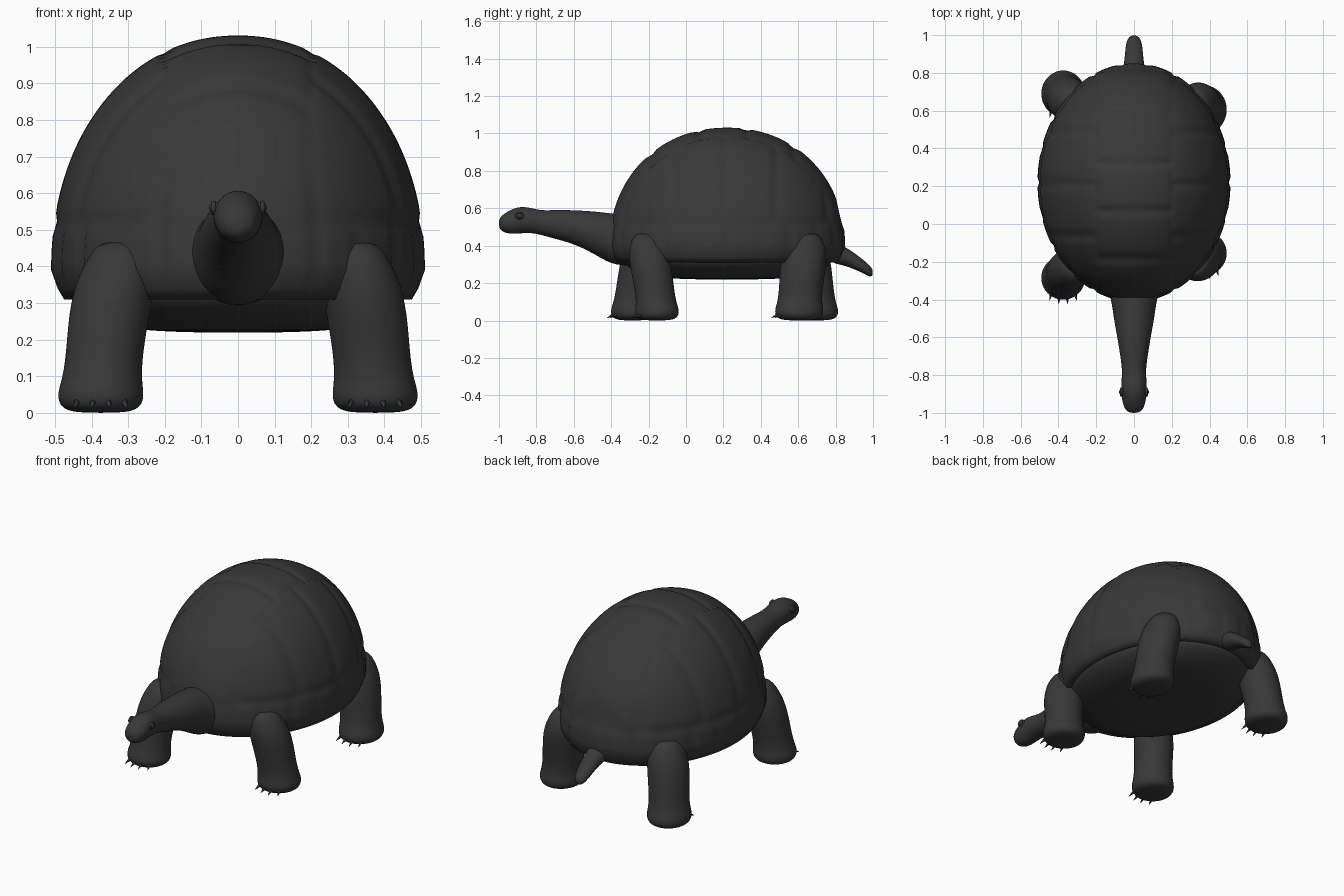
import bpy, bmesh, math
from mathutils import Vector

cube = bpy.data.objects.get("Cube")
if cube:
    bpy.data.objects.remove(cube, do_unlink=True)

mat = bpy.data.materials.new("dark grey")
mat.use_nodes = True
COLOR = (0.04, 0.04, 0.04, 1)
mat.diffuse_color = COLOR
bsdf = mat.node_tree.nodes["Principled BSDF"]
bsdf.inputs["Base Color"].default_value = COLOR
bsdf.inputs["Roughness"].default_value = 0.8


def finish(bm, name, subdiv=0):
    """Turn a bmesh into a smooth shaded object."""
    bmesh.ops.recalc_face_normals(bm, faces=bm.faces)
    for f in bm.faces:
        f.smooth = True
    me = bpy.data.meshes.new(name)
    bm.to_mesh(me)
    bm.free()
    me.materials.append(mat)
    ob = bpy.data.objects.new(name, me)
    bpy.context.collection.objects.link(ob)
    if subdiv:
        mod = ob.modifiers.new("smooth", "SUBSURF")
        mod.levels = mod.render_levels = subdiv
    return ob


def skin(bm, rings):
    """Bridge rings of points with quads and cap both ends."""
    loops = [[bm.verts.new(p) for p in ring] for ring in rings]
    n = len(loops[0])
    for a, b in zip(loops, loops[1:]):
        for i in range(n):
            j = (i + 1) % n
            bm.faces.new((a[i], a[j], b[j], b[i]))
    bm.faces.new(loops[0])
    bm.faces.new(loops[-1])


def loft(name, sections, upright, sides=16):
    """Oval sections (x, y, z, r1, r2), level when upright, else facing y."""
    rings = []
    for x, y, z, r1, r2 in sections:
        ring = []
        for i in range(sides):
            a = math.tau * i / sides
            u, v = r1 * math.cos(a), r2 * math.sin(a)
            ring.append((x + u, y + v, z) if upright else (x + u, y, z + v))
        rings.append(ring)
    bm = bmesh.new()
    skin(bm, rings)
    return finish(bm, name, 2)


# Shell: domed oval with shallow scutes and a scalloped rim
CY, RX, RY, RIM, RISE = 0.22, 0.5, 0.62, 0.39, 0.63


def groove(value, width=0.14):
    """0 on a cell border, 1 inside the cell."""
    t = value % 1.0
    d = min(t, 1 - t) / width
    return 1.0 if d > 1 else d * d * (3 - 2 * d)


def scute(x, y, a, level):
    if level < 0.2:
        return groove(a / math.tau * 22) * min(1, (0.2 - level) / 0.04)
    spread = abs(x) / 0.2
    if spread < 1:
        return min(groove((y + 0.4) / 0.25), groove(spread / 2 + 0.5, 0.08) + 0.4)
    return groove((y + 0.28) / 0.27) * min(1, (level - 0.2) / 0.05)


SEG, ROWS = 144, 48
rings = []
for scale, z in ((0.89, 0.32), (0.95, 0.31), (0.985, 0.34)):
    rings.append([(RX * scale * math.cos(math.tau * i / SEG),
                   CY + RY * scale * math.sin(math.tau * i / SEG), z)
                  for i in range(SEG)])
for r in range(ROWS):
    e = math.pi / 2 * r / ROWS
    c, s = math.cos(e) ** 0.95, math.sin(e) ** 0.95
    ring = []
    for i in range(SEG):
        a = math.tau * i / SEG
        p = Vector((RX * c * math.cos(a), RY * c * math.sin(a), RISE * s))
        out = Vector((p.x / RX ** 2, p.y / RY ** 2, p.z / RISE ** 2)).normalized()
        p += out * (0.002 + 0.009 * scute(p.x, p.y, a, s))
        ring.append((p.x, p.y + CY, p.z + RIM))
    rings.append(ring)
bm = bmesh.new()
skin(bm, rings)
finish(bm, "shell")

# Plastron: shallow bowl closing the underside
loft("plastron", [(0, CY, z, RX * k, RY * k) for k, z in
                  ((0.92, 0.36), (0.91, 0.31), (0.82, 0.27), (0.68, 0.238),
                   (0.5, 0.224), (0.2, 0.219))], True, 48)

# Neck and head
loft("neck_and_head", [
    (0, -0.2, 0.42, 0.16, 0.13), (0, -0.36, 0.43, 0.135, 0.142),
    (0, -0.43, 0.447, 0.118, 0.132), (0, -0.5, 0.473, 0.11, 0.114),
    (0, -0.6, 0.5, 0.09, 0.092), (0, -0.7, 0.514, 0.074, 0.079),
    (0, -0.77, 0.522, 0.064, 0.067), (0, -0.82, 0.534, 0.067, 0.067),
    (0, -0.88, 0.539, 0.07, 0.074), (0, -0.93, 0.529, 0.065, 0.068),
    (0, -0.97, 0.521, 0.055, 0.053), (0, -0.992, 0.519, 0.038, 0.036),
    (0, -1.0, 0.519, 0.015, 0.015)], False)

# Tail
loft("tail", [
    (0, 0.76, 0.37, 0.075, 0.06), (0, 0.83, 0.352, 0.056, 0.055),
    (0, 0.89, 0.324, 0.05, 0.046), (0, 0.95, 0.287, 0.044, 0.036),
    (0, 0.985, 0.262, 0.034, 0.031), (0, 0.999, 0.256, 0.012, 0.016)], False)


# Legs: (height, outward position, travel from hip to foot, radius factor)
LEG = ((0.47, 0.32, 0, 0.5), (0.43, 0.32, 0.05, 0.78), (0.36, 0.335, 0.2, 0.98),
       (0.27, 0.352, 0.45, 1.0), (0.17, 0.364, 0.75, 0.95), (0.1, 0.371, 0.92, 0.97),
       (0.06, 0.375, 1, 1.06), (0.03, 0.375, 1, 1.05), (0.008, 0.375, 1, 0.9),
       (0.0, 0.375, 1, 0.5))


def leg(name, side, hip, foot, rx, ry):
    loft(name, [(side * x, hip + (foot - hip) * t, z, rx * k, ry * k)
                for z, x, t, k in LEG], True)
    # Claws fan across the front of the foot
    bm = bmesh.new()
    for i in range(4):
        dx = (i - 1.5) * 0.042
        reach = ry * math.sqrt(1 - (dx / rx) ** 2)
        root = Vector((side * 0.375 + dx, foot - reach + 0.01, 0.032))
        tip = root + Vector((dx * 0.15, -0.036, -0.018))
        geo = bmesh.ops.create_cone(bm, cap_ends=True, segments=8, radius1=0.01,
                                    radius2=0.001, depth=(tip - root).length)
        turn = (tip - root).to_track_quat("Z", "Y")
        for v in geo["verts"]:
            v.co = turn @ v.co + (root + tip) / 2
    finish(bm, name + "_claws")


leg("front_left_leg", 1, -0.21, -0.155, 0.113, 0.113)
leg("front_right_leg", -1, -0.22, -0.285, 0.113, 0.113)
leg("back_left_leg", 1, 0.64, 0.605, 0.113, 0.125)
leg("back_right_leg", -1, 0.64, 0.69, 0.113, 0.12)

# Eyes with raised lids
for side, label in ((1, "left"), (-1, "right")):
    bpy.ops.mesh.primitive_uv_sphere_add(segments=16, ring_count=10, radius=0.017,
                                         location=(side * 0.062, -0.89, 0.56))
    eye = bpy.context.object
    eye.name = label + "_eye"
    bpy.ops.mesh.primitive_torus_add(major_segments=20, minor_segments=8,
                                     major_radius=0.019, minor_radius=0.006,
                                     location=(side * 0.067, -0.89, 0.56),
                                     rotation=(0, math.pi / 2, 0))
    lid = bpy.context.object
    lid.name = label + "_eyelid"
    lid.scale.x = 0.8
    for ob in (eye, lid):
        ob.data.materials.append(mat)
        for p in ob.data.polygons:
            p.use_smooth = True
